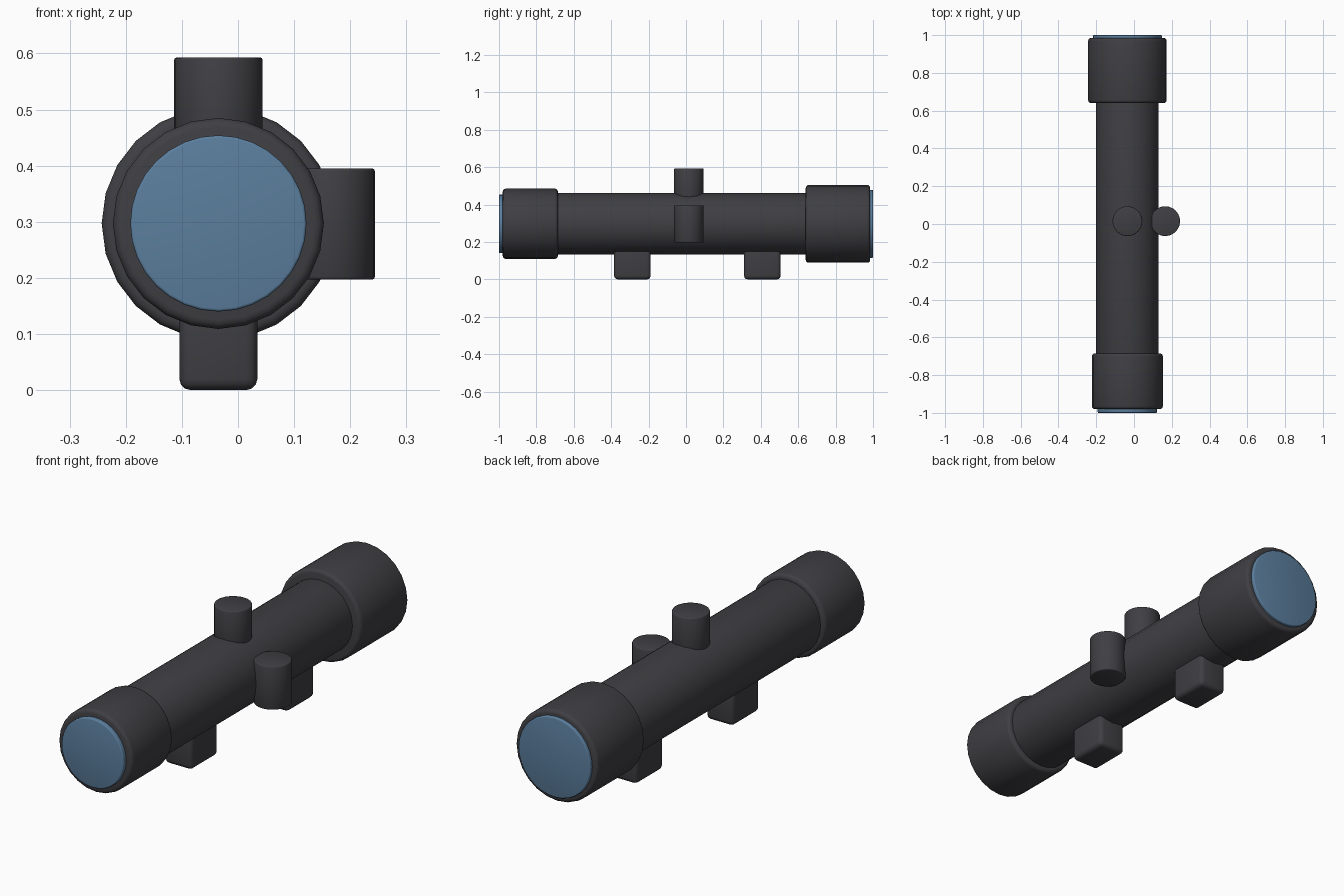
import bpy
import math

cube = bpy.data.objects.get("Cube")
if cube:
    bpy.data.objects.remove(cube, do_unlink=True)

AXIS_X, AXIS_Z = -0.035, 0.297


def make_material(name, rgb):
    mat = bpy.data.materials.new(name)
    mat.use_nodes = True
    mat.diffuse_color = (*rgb, 1)
    mat.node_tree.nodes["Principled BSDF"].inputs["Base Color"].default_value = (*rgb, 1)
    return mat


dark_metal = make_material("dark metal", (0.05, 0.049, 0.056))
blue_glass = make_material("blue glass", (0.105, 0.21, 0.34))


def finish(name, mat, bevel, segments=3):
    """Name the active object, colour it, round its edges and shade it smooth."""
    obj = bpy.context.object
    obj.name = name
    obj.data.materials.append(mat)
    bpy.ops.object.transform_apply(location=False, rotation=True, scale=True)
    mod = obj.modifiers.new("rounded edges", 'BEVEL')
    mod.width, mod.segments = bevel, segments
    mod.limit_method, mod.angle_limit = 'ANGLE', math.radians(40)
    bpy.ops.object.shade_smooth()
    return obj


def barrel(name, radius, y0, y1, mat, bevel, sides=24):
    """Cylinder along the sight axis."""
    bpy.ops.mesh.primitive_cylinder_add(
        vertices=sides, radius=radius, depth=y1 - y0,
        location=(AXIS_X, (y0 + y1) / 2, AXIS_Z), rotation=(math.pi / 2, 0, 0))
    return finish(name, mat, bevel)


def turret(name, x, z0, z1):
    """Upright adjustment knob."""
    bpy.ops.mesh.primitive_cylinder_add(
        vertices=24, radius=0.079, depth=z1 - z0, location=(x, 0.015, (z0 + z1) / 2))
    return finish(name, dark_metal, 0.005, 2)


# Main tube and the larger housings at its ends
barrel("main_tube", 0.165, -0.8, 0.8, dark_metal, 0.01)
barrel("front_housing", 0.188, -0.98, -0.685, dark_metal, 0.016)
barrel("rear_housing", 0.208, 0.64, 0.985, dark_metal, 0.016)

# Lenses standing slightly proud of the housings
barrel("front_lens", 0.157, -1.0, -0.95, blue_glass, 0.005, 32)
barrel("rear_lens", 0.182, 0.95, 1.0, blue_glass, 0.005, 32)

# Adjustment knobs on the top and left side
turret("top_turret", AXIS_X, 0.395, 0.593)
turret("side_turret", 0.165, 0.197, 0.395)

# Mounting feet
for name, y in (("front_mount", -0.287), ("rear_mount", 0.408)):
    bpy.ops.mesh.primitive_cube_add(size=1, location=(AXIS_X, y, 0.1))
    bpy.context.object.scale = (0.139, 0.196, 0.2)
    finish(name, dark_metal, 0.02)
